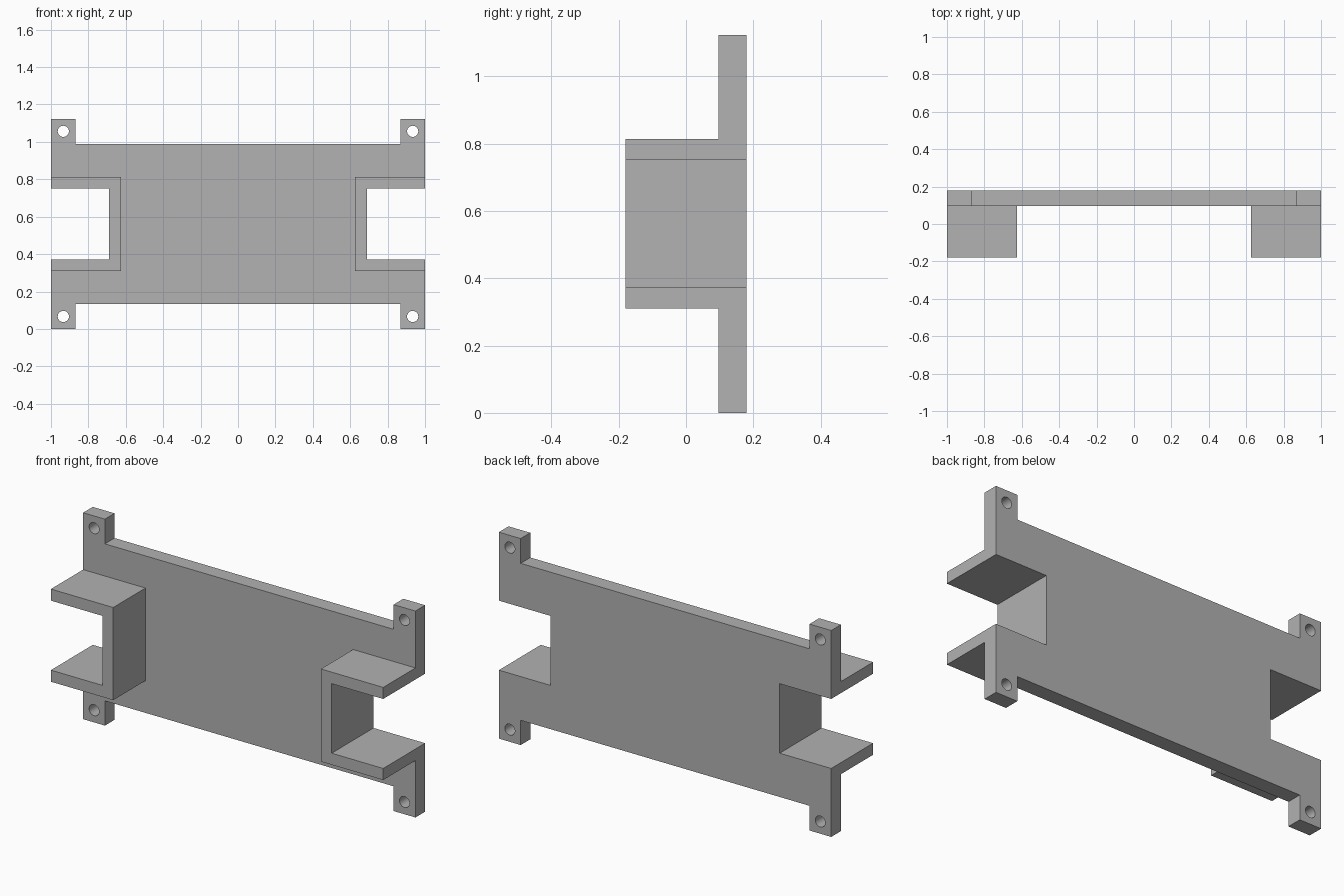
import bpy
import bmesh

cube = bpy.data.objects.get("Cube")
if cube:
    bpy.data.objects.remove(cube, do_unlink=True)

HEIGHT = 1.123
MID = HEIGHT / 2
FRONT, PLATE_FRONT, BACK = -0.18, 0.097, 0.18

grey = bpy.data.materials.new("plain grey")
grey.use_nodes = True
colour = (0.445, 0.445, 0.445, 1)
grey.diffuse_color = colour
grey.node_tree.nodes["Principled BSDF"].inputs["Base Color"].default_value = colour


def extrude_profile(name, points, y0, y1):
    """Solid from an x, z outline, running from y0 to y1."""
    bm = bmesh.new()
    face = bm.faces.new([bm.verts.new((x, y0, z)) for x, z in points])
    ext = bmesh.ops.extrude_face_region(bm, geom=[face])["geom"]
    verts = [v for v in ext if isinstance(v, bmesh.types.BMVert)]
    bmesh.ops.translate(bm, verts=verts, vec=(0, y1 - y0, 0))
    bmesh.ops.recalc_face_normals(bm, faces=bm.faces[:])
    mesh = bpy.data.meshes.new(name)
    bm.to_mesh(mesh)
    bm.free()
    mesh.materials.append(grey)
    obj = bpy.data.objects.new(name, mesh)
    bpy.context.collection.objects.link(obj)
    return obj


def combine(target, tool, operation):
    """Apply a boolean and remove the helper."""
    mod = target.modifiers.new(operation.lower(), "BOOLEAN")
    mod.operation = operation
    mod.solver = "EXACT"
    mod.object = tool
    bpy.context.view_layer.objects.active = target
    bpy.ops.object.modifier_apply(modifier=mod.name)
    bpy.data.objects.remove(tool, do_unlink=True)


# Plate outline: one quarter, mirrored around the centre
notch_x, notch_h = 0.69, 0.189
quarter = [(notch_x, notch_h), (1, notch_h), (1, MID), (0.869, MID), (0.869, 0.427)]
upper = quarter + [(-x, z) for x, z in reversed(quarter)]
outline = upper + [(-x, -z) for x, z in upper]
plate = extrude_profile("mounting_plate", [(x, z + MID) for x, z in outline],
                        PLATE_FRONT, BACK)

# C-shaped brackets standing forward of the plate around each notch
outer_x, outer_h = 0.625, 0.252
half = [(outer_x, outer_h), (1, outer_h), (1, notch_h), (notch_x, notch_h)]
channel = half + [(x, -z) for x, z in reversed(half)]
for side in (-1, 1):
    bracket = extrude_profile("bracket", [(side * x, z + MID) for x, z in channel],
                              FRONT, PLATE_FRONT)
    combine(plate, bracket, "UNION")

# Screw holes in the corner tabs
for x in (-0.934, 0.934):
    for z in (-0.495, 0.495):
        bpy.ops.mesh.primitive_cylinder_add(
            vertices=32, radius=0.03, depth=0.4,
            location=(x, BACK, z + MID), rotation=(1.570796, 0, 0))
        cutter = bpy.context.object
        cutter.data.materials.append(grey)
        combine(plate, cutter, "DIFFERENCE")

# Merge coplanar faces, smooth the hole walls only
bm = bmesh.new()
bm.from_mesh(plate.data)
bmesh.ops.remove_doubles(bm, verts=bm.verts[:], dist=0.0001)
bmesh.ops.dissolve_limit(bm, angle_limit=0.01, verts=bm.verts[:], edges=bm.edges[:])
bm.to_mesh(plate.data)
bm.free()
bpy.ops.object.select_all(action="DESELECT")
plate.select_set(True)
bpy.context.view_layer.objects.active = plate
bpy.ops.object.shade_smooth_by_angle()
